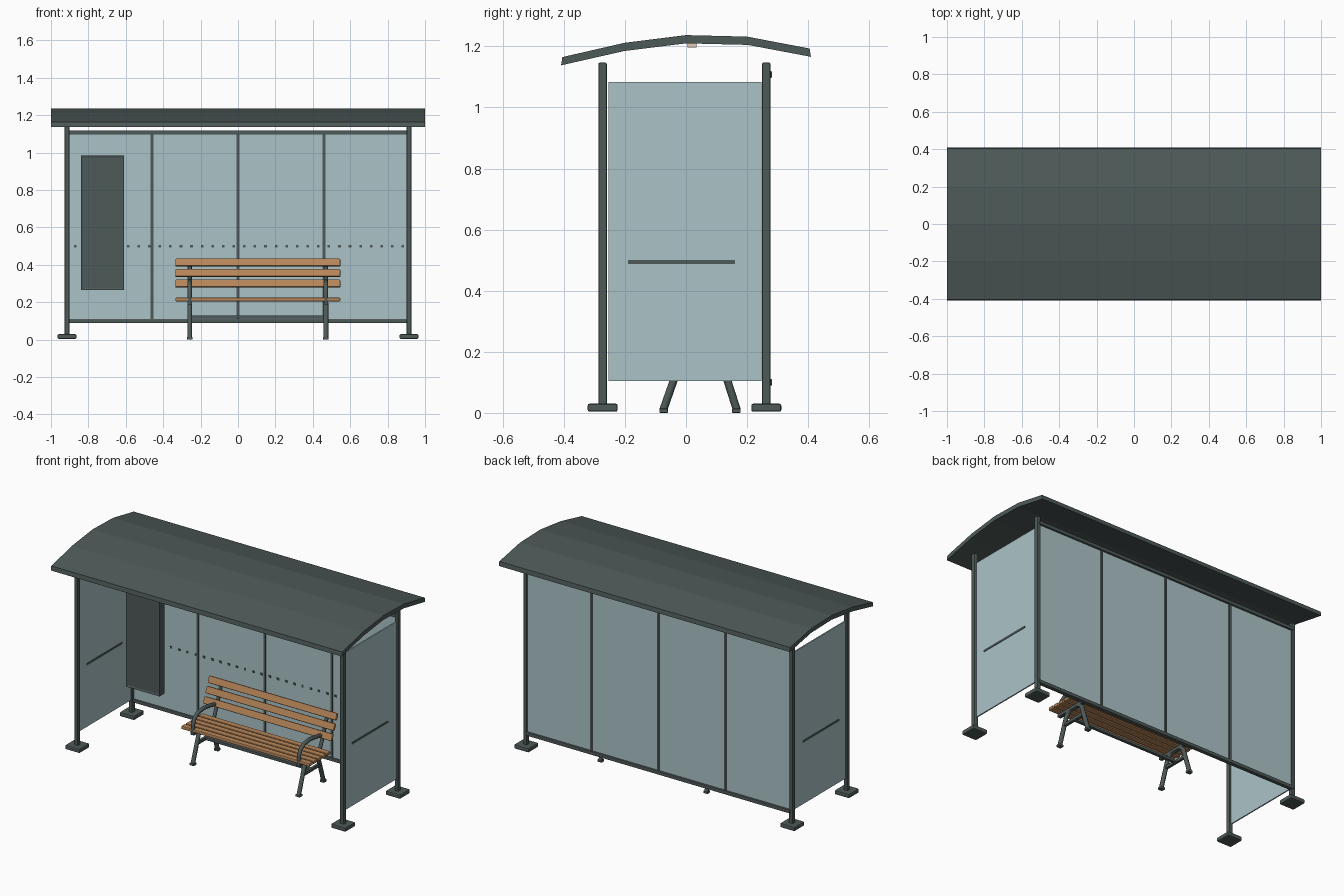
import bpy, bmesh, math
from mathutils import Vector

if "Cube" in bpy.data.objects:
    bpy.data.objects.remove(bpy.data.objects["Cube"])


def material(name, rgb):
    m = bpy.data.materials.new(name)
    m.diffuse_color = (*rgb, 1)
    m.use_nodes = True
    m.node_tree.nodes["Principled BSDF"].inputs["Base Color"].default_value = m.diffuse_color
    return m


METAL = material("dark_metal", (0.076, 0.102, 0.098))
GLASS = material("pale_glass", (0.41, 0.55, 0.58))
WOOD = material("timber", (0.48, 0.24, 0.10))
LAMP = material("lamp", (0.75, 0.6, 0.45))


def finish(name, bm, mat):
    bmesh.ops.recalc_face_normals(bm, faces=bm.faces)
    me = bpy.data.meshes.new(name)
    bm.to_mesh(me)
    bm.free()
    me.materials.append(mat)
    ob = bpy.data.objects.new(name, me)
    bpy.context.collection.objects.link(ob)
    return ob


def box(name, x, y, z, mat=METAL, bevel=0, tilt=0):
    """Box from (min, max) ranges, optionally bevelled and tilted about x."""
    bm = bmesh.new()
    bmesh.ops.create_cube(bm, size=1)
    for v in bm.verts:
        v.co = Vector([v.co[i] * (r[1] - r[0]) for i, r in enumerate((x, y, z))])
    if bevel:
        bmesh.ops.bevel(bm, geom=bm.edges[:], offset=bevel, segments=2,
                        affect='EDGES', profile=0.5)
    ob = finish(name, bm, mat)
    ob.location = [(r[0] + r[1]) / 2 for r in (x, y, z)]
    ob.rotation_euler.x = tilt
    return ob


def around(c, w):
    return (c - w / 2, c + w / 2)


def extrude_x(name, outline, x0, x1, mat=METAL):
    """Closed y-z outline extruded along x."""
    bm = bmesh.new()
    f = bm.faces.new([bm.verts.new((x0, y, z)) for y, z in outline])
    new = bmesh.ops.extrude_face_region(bm, geom=[f])["geom"]
    bmesh.ops.translate(bm, vec=(x1 - x0, 0, 0),
                        verts=[g for g in new if isinstance(g, bmesh.types.BMVert)])
    return finish(name, bm, mat)


def tube(name, x, path, r, mat=METAL):
    """Round bar following a y-z path."""
    cu = bpy.data.curves.new(name, 'CURVE')
    cu.dimensions = '3D'
    cu.bevel_depth = r
    cu.bevel_resolution = 2
    cu.use_fill_caps = True
    sp = cu.splines.new('POLY')
    sp.points.add(len(path) - 1)
    for p, (y, z) in zip(sp.points, path):
        p.co = (x, y, z, 1)
    cu.materials.append(mat)
    ob = bpy.data.objects.new(name, cu)
    bpy.context.collection.objects.link(ob)
    return ob


# Curved roof sheet
top = [(-0.405, 1.165), (-0.2, 1.212), (0, 1.237), (0.2, 1.232), (0.405, 1.193)]
extrude_x("roof", top + [(y * 1.01, z - 0.027) for y, z in reversed(top)], -1, 1)
box("roof_lamp", (-0.12, 0.12), (0.005, 0.035), (1.196, 1.212), LAMP)

# Corner posts with base plates, and side panes with their marker strip
for sx, side in ((-1, "left"), (1, "right")):
    px = sx * 0.914
    for y, end in ((-0.273, "front"), (0.263, "back")):
        box(f"{side}_{end}_post", around(px, 0.026), around(y, 0.028),
            (0.02, 1.147), bevel=0.005)
        box(f"{side}_{end}_base", around(px, 0.1), around(y, 0.098),
            (0.004, 0.03), bevel=0.006)
    box(f"{side}_pane", around(px, 0.008), (-0.253, 0.247), (0.105, 1.083), GLASS)
    box(f"{side}_strip", around(px, 0.014), (-0.19, 0.16), (0.488, 0.5))

# Rear wall: rails, four panes, mullions
for z, n in ((0.1, "lower"), (1.108, "upper")):
    box(f"{n}_rail", (-0.91, 0.91), (0.257, 0.282), around(z, 0.022), bevel=0.004)
edges = [-0.903, -0.46, 0, 0.46, 0.903]
for i in range(4):
    box(f"rear_pane_{i}", (edges[i] + 0.003, edges[i + 1] - 0.003),
        (0.264, 0.27), (0.105, 1.1), GLASS)
for i, x in enumerate(edges[1:4]):
    box(f"mullion_{i}", around(x, 0.014), (0.259, 0.276), (0.105, 1.1))

# Row of safety dots across the rear glass
for i in range(32):
    box(f"glass_dot_{i}", around(-0.87 + i * 0.0565, 0.014),
        (0.26, 0.265), around(0.499, 0.013))

# Notice board with a shallow recessed face
bm = bmesh.new()
bmesh.ops.create_cube(bm, size=1)
for v in bm.verts:
    v.co = Vector((-0.724 + v.co.x * 0.23, 0.125 + v.co.y * 0.05, 0.625 + v.co.z * 0.72))
bm.normal_update()
front = [f for f in bm.faces if f.normal.y < -0.9]
bmesh.ops.inset_region(bm, faces=front, thickness=0.016)
bmesh.ops.translate(bm, vec=(0, 0.004, 0), verts=front[0].verts[:])
finish("notice_board", bm, METAL)

# Bench slats
BX = (-0.335, 0.547)
for i in range(5):
    box(f"seat_slat_{i}", BX, around(-0.062 + i * 0.043, 0.036),
        around(0.215, 0.02), WOOD, bevel=0.005)
for i in range(3):
    box(f"back_slat_{i}", BX, around(0.148 + i * 0.022, 0.018),
        around(0.3 + i * 0.056, 0.042), WOOD, bevel=0.005, tilt=math.radians(-20))

# Bench end frames: bent legs, seat bearer, back upright, looped armrest, feet
for x, n in ((-0.258, "left"), (0.47, "right")):
    tube(f"{n}_legs", x, [(-0.075, 0.008), (-0.018, 0.17), (0, 0.19), (0.025, 0.197),
                          (0.075, 0.197), (0.1, 0.19), (0.115, 0.17), (0.167, 0.008)], 0.013)
    box(f"{n}_seat_bearer", around(x, 0.022), (-0.08, 0.14), (0.188, 0.206))
    tube(f"{n}_back_upright", x, [(0.125, 0.195), (0.152, 0.26), (0.211, 0.41)], 0.011)
    tube(f"{n}_armrest", x, [(-0.07, 0.2), (-0.072, 0.25), (-0.058, 0.285), (-0.025, 0.307),
                             (0.03, 0.314), (0.1, 0.305), (0.165, 0.29)], 0.012)
    for y in (-0.073, 0.165):
        box(f"{n}_foot", around(x, 0.03), around(y, 0.028), (0, 0.014), bevel=0.003)
box("bench_stretcher", (-0.258, 0.47), around(0.05, 0.02), (0.112, 0.13), bevel=0.004)
for x, n in ((-0.258, "left"), (0.47, "right")):
    box(f"{n}_leg_tie", around(x, 0.016), (-0.035, 0.13), (0.112, 0.13))
